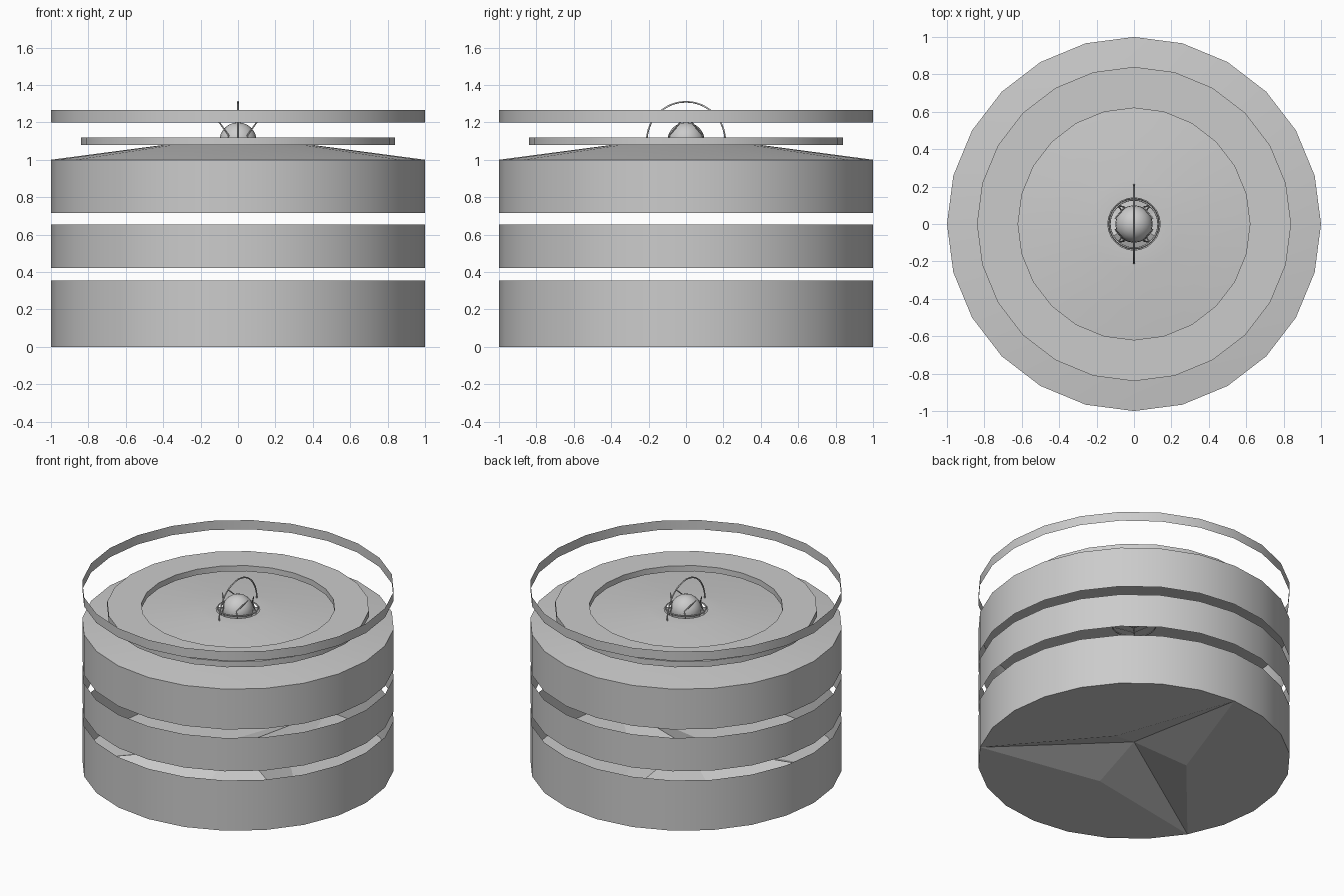
import bpy, bmesh
from math import sin, cos, pi, radians
from mathutils import Vector

if "Cube" in bpy.data.objects:
    bpy.data.objects.remove(bpy.data.objects["Cube"], do_unlink=True)

SIDES = 24
grey = bpy.data.materials.new("plain_grey")
grey.use_nodes = True
grey.diffuse_color = (0.6, 0.6, 0.6, 1)
grey.node_tree.nodes["Principled BSDF"].inputs["Base Color"].default_value = (0.6, 0.6, 0.6, 1)


def finish(name, bm, smooth=True):
    mesh = bpy.data.meshes.new(name)
    bm.to_mesh(mesh)
    bm.free()
    obj = bpy.data.objects.new(name, mesh)
    bpy.context.collection.objects.link(obj)
    mesh.materials.append(grey)
    if smooth:
        bpy.ops.object.select_all(action='DESELECT')
        obj.select_set(True)
        bpy.context.view_layer.objects.active = obj
        bpy.ops.object.shade_smooth_by_angle(angle=radians(30))
    return obj


def polar(bm, r, angle, z):
    return bm.verts.new((r * cos(angle), r * sin(angle), z))


def lathe(name, profile, closed=False):
    """Spin a list of (radius, height) points around the z axis."""
    bm = bmesh.new()
    rings = [[polar(bm, r, 2 * pi * i / SIDES, z) for i in range(SIDES)] for r, z in profile]
    pairs = list(zip(rings, rings[1:])) + ([(rings[-1], rings[0])] if closed else [])
    for a, b in pairs:
        for i in range(SIDES):
            j = (i + 1) % SIDES
            bm.faces.new((a[i], a[j], b[j], b[i]))
    return finish(name, bm)


def rod(name, points, radius, cyclic=False):
    """Thin round wire through the points."""
    curve = bpy.data.curves.new(name, 'CURVE')
    curve.dimensions = '3D'
    curve.bevel_depth = radius
    curve.bevel_resolution = 1
    spline = curve.splines.new('POLY')
    spline.points.add(len(points) - 1)
    for p, co in zip(spline.points, points):
        p.co = (*co, 1)
    spline.use_cyclic_u = cyclic
    curve.materials.append(grey)
    obj = bpy.data.objects.new(name, curve)
    bpy.context.collection.objects.link(obj)


# Open wall bands, the upper one closing into a shallow conical roof
lathe("lower_band", [(1, 0), (1, 0.355)])
lathe("middle_band", [(1, 0.42), (1, 0.655)])
lathe("upper_band_and_roof", [(1, 0.715), (1, 1.0), (0.24, 1.1), (0.14, 1.1)])
lathe("floating_hoop", [(1, 1.2), (1, 1.265)])
lathe("roof_ring", [(0.62, 1.08), (0.84, 1.08), (0.84, 1.12), (0.62, 1.12)], closed=True)

# Floor with a raised three-pointed star
bm = bmesh.new()
rim = [polar(bm, 1, 2 * pi * i / SIDES, 0) for i in range(SIDES)]
apex = bm.verts.new((0, 0, 0.14))
third = SIDES // 3
for k in range(3):
    start = SIDES // 4 + k * third
    arc = [rim[(start + i) % SIDES] for i in range(third + 1)]
    inner = polar(bm, 0.34, 2 * pi * (start + third / 2) / SIDES, 0)
    bm.faces.new([inner] + arc[::-1])
    bm.faces.new((arc[0], inner, apex))
    bm.faces.new((inner, arc[-1], apex))
finish("star_floor", bm, smooth=False)

# Central ball
bm = bmesh.new()
bmesh.ops.create_uvsphere(bm, u_segments=20, v_segments=12, radius=0.1)
bmesh.ops.translate(bm, verts=bm.verts, vec=(0, 0, 1.1))
finish("ball", bm)

# Wire cage around the ball
rod("arch", [(0, 0.21 * cos(pi * i / 20), 1.1 + 0.21 * sin(pi * i / 20)) for i in range(21)], 0.005)
for name, r, z in (("cage_upper_ring", 0.13, 1.11), ("cage_lower_ring", 0.14, 1.0)):
    rod(name, [(r * cos(2 * pi * i / 24), r * sin(2 * pi * i / 24), z) for i in range(24)], 0.005, True)
for sx in (-1, 1):
    for sy in (-1, 1):
        rod("cage_strut", [(0.1 * sx, 0.03 * sy, 1.2), (0.05 * sx, 0.09 * sy, 1.13),
                           (0.09 * sx, 0.1 * sy, 1.0), (0, 0, 0.95)], 0.004)
